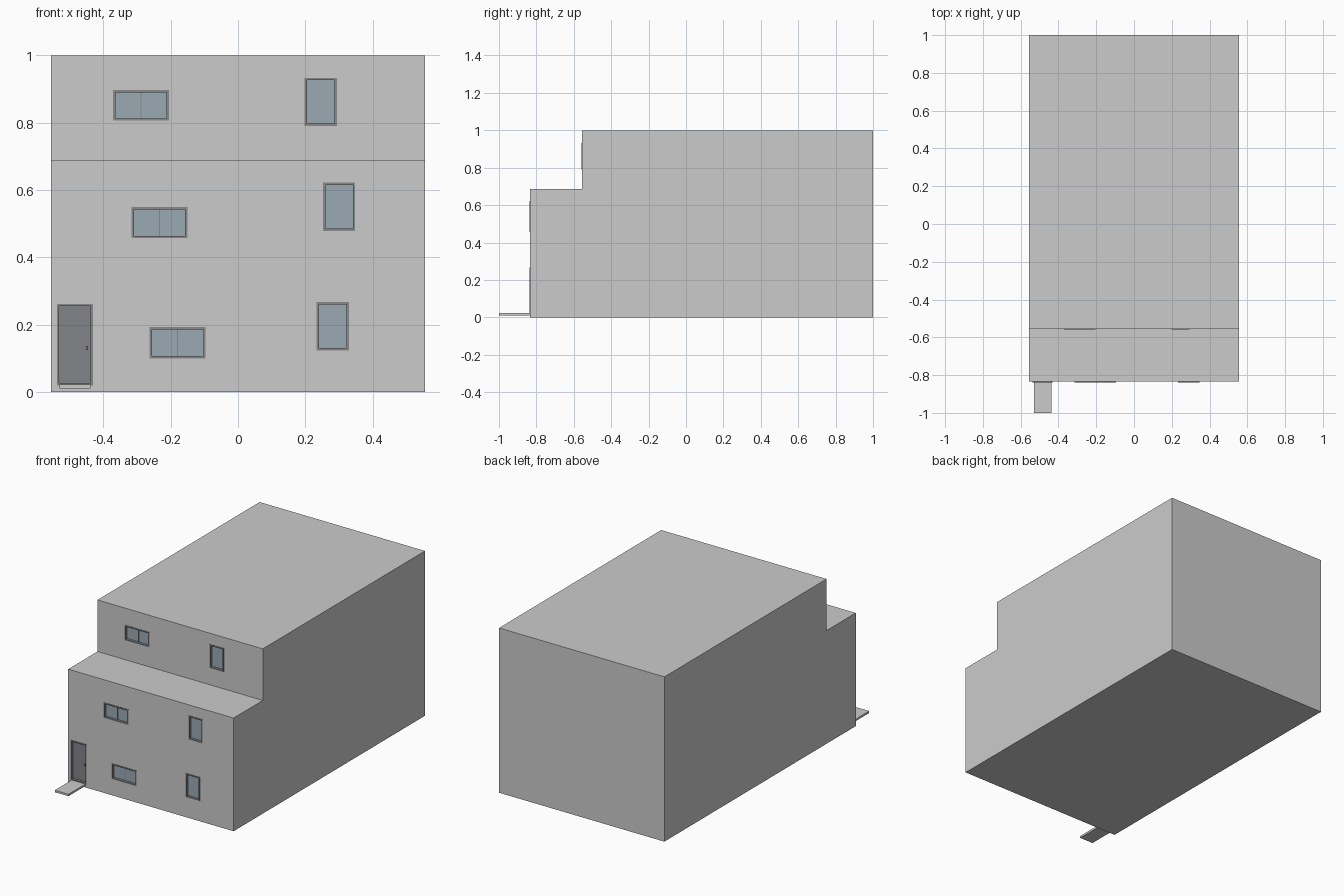
import bpy, bmesh
from mathutils import Matrix, Vector

if "Cube" in bpy.data.objects:
    bpy.data.objects.remove(bpy.data.objects["Cube"])

HW, BACK = 0.555, 1.0      # half width, back wall
LOW, UP = -0.835, -0.555   # front planes of lower storeys and set-back storey
T = 0.02                   # wall thickness


def material(name, color):
    m = bpy.data.materials.new(name)
    m.diffuse_color = color
    m.use_nodes = True
    m.node_tree.nodes["Principled BSDF"].inputs["Base Color"].default_value = m.diffuse_color
    return m


GLASS = material("glass", (0.33, 0.40, 0.45, 1))
DOOR = material("door_paint", (0.22, 0.23, 0.25, 1))
FRAME = material("frame_grey", (0.25, 0.25, 0.25, 1))


def boxes(name, spans, mat=None):
    """One object made of boxes, each given as (x0, x1, y0, y1, z0, z1)."""
    bm = bmesh.new()
    for x0, x1, y0, y1, z0, z1 in spans:
        loc = Vector(((x0 + x1) / 2, (y0 + y1) / 2, (z0 + z1) / 2))
        size = Matrix.Diagonal((x1 - x0, y1 - y0, z1 - z0, 1))
        bmesh.ops.create_cube(bm, size=1, matrix=Matrix.Translation(loc) @ size)
    me = bpy.data.meshes.new(name)
    bm.to_mesh(me)
    bm.free()
    ob = bpy.data.objects.new(name, me)
    bpy.context.collection.objects.link(ob)
    if mat:
        me.materials.append(mat)
    return ob


def cut(target, spans):
    """Subtract boxes from the target one at a time."""
    for span in spans:
        cutter = boxes("cutter", [span])
        cutter.hide_render = True
        mod = target.modifiers.new("cut", 'BOOLEAN')
        mod.operation, mod.solver, mod.object = 'DIFFERENCE', 'EXACT', cutter
        bpy.context.view_layer.objects.active = target
        bpy.ops.object.modifier_apply(modifier=mod.name)
        bpy.data.objects.remove(cutter)


def fitting(name, y, x0, x1, z0, z1, mat, mullion=False):
    """Projecting frame with a recessed panel (glass or door leaf)."""
    b, ya, yb = 0.007, y - 0.003, y + T
    bars = [(x0, x0 + b, ya, yb, z0, z1), (x1 - b, x1, ya, yb, z0, z1),
            (x0 + b, x1 - b, ya, yb, z0, z0 + b), (x0 + b, x1 - b, ya, yb, z1 - b, z1)]
    if mullion:
        c = (x0 + x1) / 2
        bars.append((c - 0.002, c + 0.002, y + 0.009, yb, z0 + b, z1 - b))
    boxes(name + "_frame", bars, FRAME)
    boxes(name + "_panel", [(x0 + b, x1 - b, y + 0.012, y + 0.016, z0 + b, z1 - b)], mat)


# Storeys: name, front plane, z range, wide window, tall window
storeys = [
    ("ground", LOW, 0.02, 0.355, (-0.263, -0.096, 0.100, 0.193), (0.233, 0.329, 0.123, 0.267)),
    ("middle", LOW, 0.377, 0.667, (-0.316, -0.150, 0.457, 0.549), (0.253, 0.348, 0.478, 0.622)),
    ("upper", UP, 0.687, 0.98, (-0.371, -0.205, 0.806, 0.897), (0.198, 0.294, 0.790, 0.933)),
]
door = (-0.538, -0.431, 0.02, 0.262)

for name, y, z0, z1, wide, tall in storeys:
    walls = boxes(name + "_walls", [(-HW, HW, y, BACK, z0, z1)])
    holes = [wide, tall] + ([door] if name == "ground" else [])
    cut(walls, [(-HW + T, HW - T, y + T, BACK - T, z0 - 0.01, z1 + 0.01)]
        + [(a, b, y - 0.05, y + 0.05, c - (0.01 if c == z0 else 0), d) for a, b, c, d in holes])
    fitting(name + "_wide_window", y, *wide, GLASS, True)
    fitting(name + "_tall_window", y, *tall, GLASS)

# Floor and roof slabs
for name, y, z0, z1 in [("ground_slab", LOW, 0, 0.02), ("middle_slab", LOW, 0.355, 0.377),
                        ("terrace_slab", LOW, 0.667, 0.687), ("roof_slab", UP, 0.98, 1.0)]:
    boxes(name, [(-HW, HW, y, BACK, z0, z1)])

# Entrance door, handle and step
fitting("door", LOW, *door, DOOR)
boxes("door_handle", [(-0.452, -0.446, LOW + 0.004, LOW + 0.012, 0.125, 0.137)], FRAME)
boxes("door_step", [(-0.53, -0.438, -1.0, LOW, 0.01, 0.022)])
